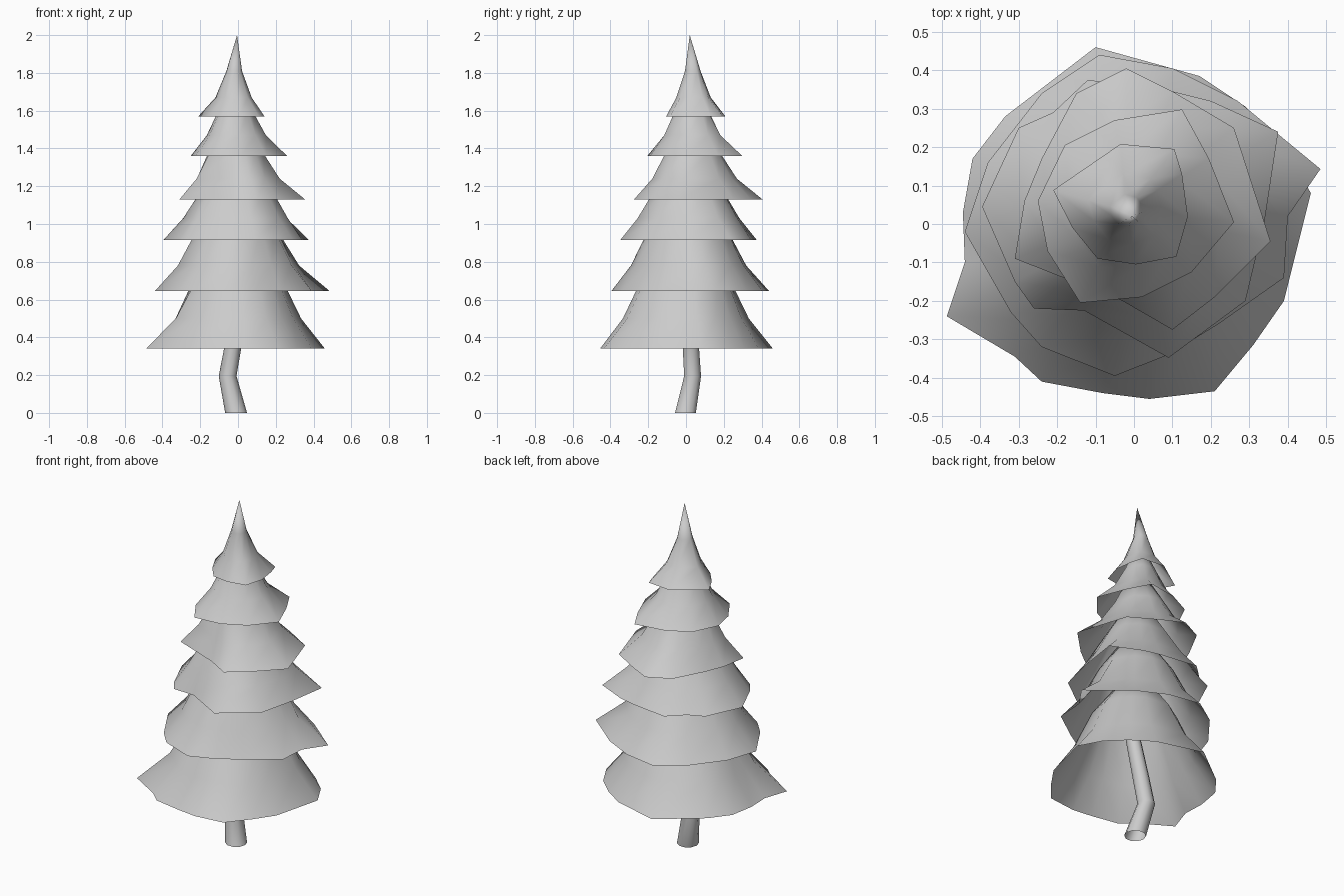
import bpy, bmesh, math
from mathutils import Vector


def make_object(name, rings, apex=None):
    """Bridge matching rings into an open shell, optionally closed by an apex."""
    bm = bmesh.new()
    loops = [[bm.verts.new(p) for p in ring] for ring in rings]
    n = len(loops[0])
    for a, b in zip(loops, loops[1:]):
        for i in range(n):
            j = (i + 1) % n
            bm.faces.new((a[i], a[j], b[j], b[i]))
    if apex:
        tip = bm.verts.new(apex)
        for i in range(n):
            bm.faces.new((loops[-1][i], loops[-1][(i + 1) % n], tip))
    bmesh.ops.recalc_face_normals(bm, faces=bm.faces)
    mesh = bpy.data.meshes.new(name)
    bm.to_mesh(mesh)
    bm.free()
    for p in mesh.polygons:
        p.use_smooth = True
    obj = bpy.data.objects.new(name, mesh)
    bpy.context.collection.objects.link(obj)
    return obj


def tier(name, z, rim, centre, rings, tip):
    """Ragged rim below, rounder rings (z, radius) above, closed at a tip."""
    c = Vector(centre)
    pts = [Vector(p) for p in rim]
    pts.sort(key=lambda p: math.atan2(p.y - c.y, p.x - c.x))
    mean = sum((p - c).length for p in pts) / len(pts)
    levels = [[(p.x, p.y, z) for p in pts]]
    for k, (rz, r) in enumerate(rings):
        ragged = (0.5, 0.15)[k]
        ring = []
        for p in pts:
            d = p - c
            q = c + d.normalized() * r * (1 + ragged * (d.length / mean - 1))
            ring.append((q.x, q.y, rz))
        levels.append(ring)
    make_object(name, levels, tip)


# Foliage tiers, lowest first
tier("foliage_tier_1", 0.34,
     [(-0.10, 0.46), (0.17, 0.385), (0.29, 0.305), (0.39, 0.21), (0.46, 0.08),
      (0.39, -0.20), (0.31, -0.315), (0.21, -0.435), (0.04, -0.455),
      (-0.08, -0.44), (-0.24, -0.41), (-0.31, -0.345), (-0.487, -0.24),
      (-0.44, -0.10), (-0.445, 0.03), (-0.42, 0.17), (-0.335, 0.28)],
     (0, 0), [(0.50, 0.335), (0.72, 0.23)], (0, 0.01, 1.03))
tier("foliage_tier_2", 0.645,
     [(-0.09, 0.44), (0.10, 0.405), (0.27, 0.32), (0.485, 0.143),
      (0.40, 0.02), (0.39, -0.14), (0.22, -0.26), (0.09, -0.34),
      (-0.05, -0.395), (-0.24, -0.32), (-0.32, -0.23), (-0.44, -0.02),
      (-0.38, 0.16), (-0.24, 0.34)],
     (-0.005, 0.01), [(0.78, 0.305), (0.98, 0.205)], (0, 0.01, 1.28))
tier("foliage_tier_3", 0.915,
     [(-0.12, 0.375), (0.10, 0.345), (0.20, 0.32), (0.375, 0.24),
      (0.34, 0.01), (0.29, -0.20), (0.09, -0.348), (-0.13, -0.225),
      (-0.26, -0.22), (-0.31, -0.15), (-0.395, 0.045), (-0.30, 0.25),
      (-0.21, 0.29)],
     (-0.005, 0.015), [(1.03, 0.275), (1.19, 0.18)], (0, 0.02, 1.48))
tier("foliage_tier_4", 1.13,
     [(-0.02, 0.405), (0.10, 0.345), (0.26, 0.25), (0.355, -0.045),
      (0.21, -0.19), (0.10, -0.275), (-0.03, -0.20), (-0.31, -0.09),
      (-0.285, 0.06), (-0.24, 0.17), (-0.15, 0.34)],
     (-0.015, 0.03), [(1.24, 0.22), (1.38, 0.145)], (0, 0.02, 1.66))
tier("foliage_tier_5", 1.36,
     [(0.125, 0.298), (-0.05, 0.27), (-0.18, 0.205), (-0.25, 0.06),
      (-0.225, -0.07), (-0.14, -0.205), (0.02, -0.19), (0.15, -0.125),
      (0.26, 0.005), (0.195, 0.17)],
     (-0.015, 0.03), [(1.47, 0.155), (1.60, 0.09)], (-0.01, 0.03, 1.80))
tier("foliage_tier_6", 1.57,
     [(-0.035, 0.208), (0.105, 0.195), (0.125, 0.13), (0.14, 0.02),
      (0.11, -0.085), (0.005, -0.105), (-0.095, -0.09), (-0.16, -0.01),
      (-0.21, 0.088)],
     (-0.02, 0.035), [(1.67, 0.095), (1.81, 0.042)], (-0.005, 0.02, 2.0))

# Bent, tapered trunk
path = [(-0.01, -0.003, 0, 0.058), (-0.055, 0.035, 0.195, 0.047),
        (-0.025, 0.025, 0.36, 0.045), (0.02, 0.01, 0.60, 0.04)]
make_object("trunk", [[(x + r * math.cos(i * math.tau / 10),
                        y + r * math.sin(i * math.tau / 10), z)
                       for i in range(10)] for x, y, z, r in path])
